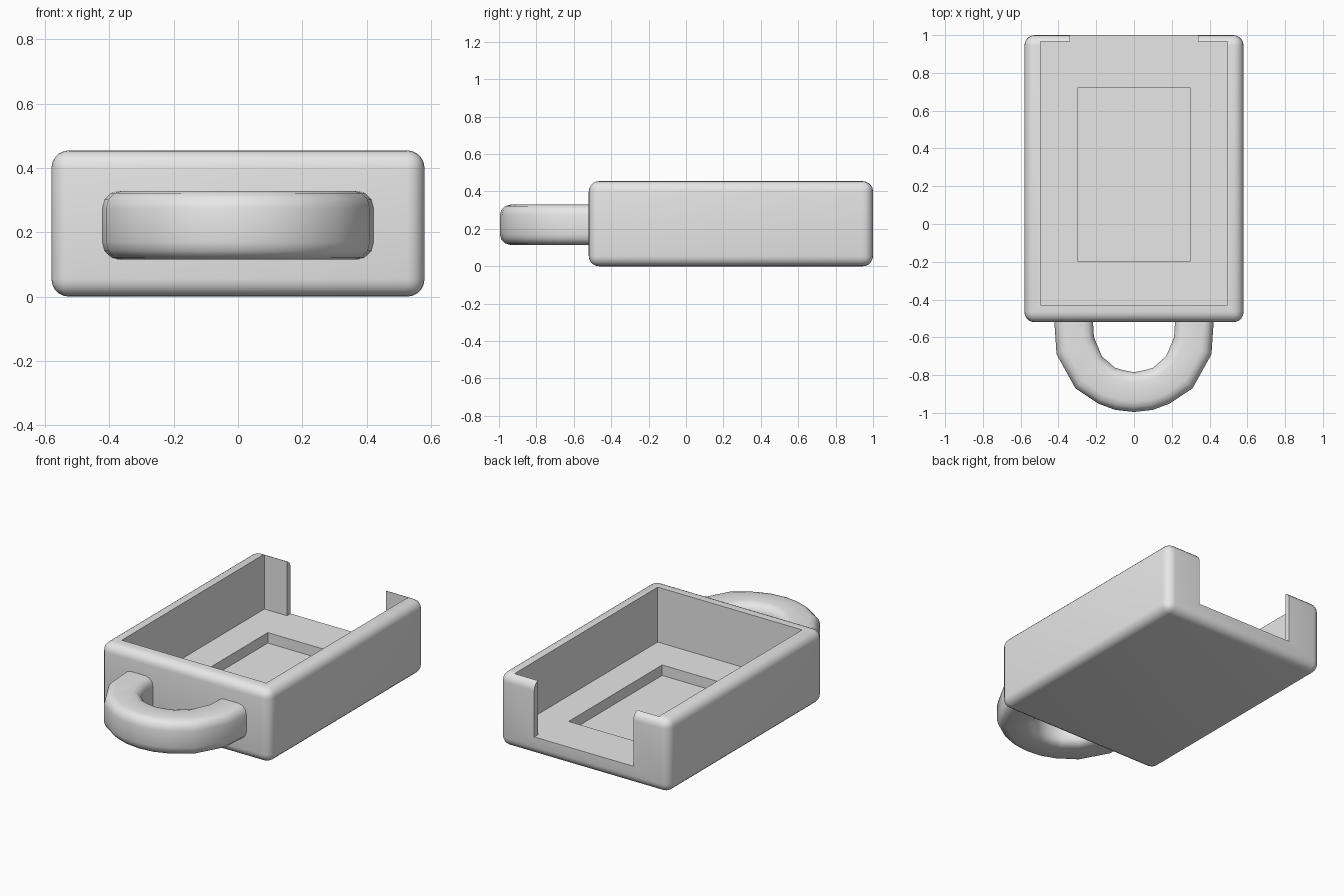
import bpy, bmesh, math

old = bpy.data.objects.get("Cube")
if old:
    bpy.data.objects.remove(old, do_unlink=True)

grey = bpy.data.materials.new("light_grey")
grey.use_nodes = True
colour = (0.8, 0.8, 0.8, 1)
grey.diffuse_color = colour
grey.node_tree.nodes["Principled BSDF"].inputs["Base Color"].default_value = colour


def finish(name, bm):
    bmesh.ops.recalc_face_normals(bm, faces=bm.faces)
    mesh = bpy.data.meshes.new(name)
    bm.to_mesh(mesh)
    bm.free()
    mesh.materials.append(grey)
    obj = bpy.data.objects.new(name, mesh)
    bpy.context.collection.objects.link(obj)
    return obj


def box(name, half_x, y0, y1, z0, z1, radius=0):
    bm = bmesh.new()
    bmesh.ops.create_cube(bm, size=1)
    for v in bm.verts:
        v.co.x *= 2 * half_x
        v.co.y = y1 if v.co.y > 0 else y0
        v.co.z = z1 if v.co.z > 0 else z0
    if radius:
        bmesh.ops.bevel(bm, geom=bm.edges[:], offset=radius, segments=5,
                        profile=0.5, affect='EDGES')
    return finish(name, bm)


def activate(obj):
    bpy.ops.object.select_all(action='DESELECT')
    obj.select_set(True)
    bpy.context.view_layer.objects.active = obj


def smooth(obj, degrees):
    activate(obj)
    bpy.ops.object.shade_smooth_by_angle(angle=math.radians(degrees))


# Rounded case, hollowed by an open tray, a rear opening and a floor recess
FLOOR = 0.115
case = box("case", 0.58, -0.52, 1.0, 0, 0.455, 0.055)
cutters = [
    box("tray_cutter", 0.495, -0.43, 0.965, FLOOR, 0.6),
    box("rear_opening_cutter", 0.34, 0.9, 1.1, FLOOR, 0.6),
    box("recess_cutter", 0.3, -0.195, 0.72, 0.05, 0.3),
]
activate(case)
for cutter in cutters:
    cut = case.modifiers.new(cutter.name, 'BOOLEAN')
    cut.operation = 'DIFFERENCE'
    cut.solver = 'EXACT'
    cut.object = cutter
    bpy.ops.object.modifier_apply(modifier=cut.name)
    bpy.data.objects.remove(cutter, do_unlink=True)
smooth(case, 30)

# Carrying loop: rounded section swept between inner and outer outlines
half = [  # inner x, y, outer x, y
    (0.22, -0.47, 0.425, -0.47),
    (0.212, -0.6, 0.41, -0.69),
    (0.17, -0.7, 0.31, -0.87),
    (0.1, -0.762, 0.19, -0.95),
    (0.05, -0.775, 0.1, -0.984),
]
stations = half + [(0, -0.785, 0, -0.995)]
stations += [(-a, b, -c, d) for a, b, c, d in reversed(half)]
Z_MID, HALF_Z, ROUND = 0.222, 0.107, 0.055


def section():
    """Rounded square: (offset from middle, height) pairs."""
    inset = HALF_Z - ROUND
    for sx, sz, start in ((1, 1, 0), (-1, 1, 90), (-1, -1, 180), (1, -1, 270)):
        for step in range(4):
            a = math.radians(start + step * 30)
            yield sx * inset + ROUND * math.cos(a), sz * inset + ROUND * math.sin(a)


bm = bmesh.new()
rings = []
for ix, iy, ox, oy in stations:
    ring = []
    for u, h in section():
        t = 0.5 + u / (2 * HALF_Z)
        ring.append(bm.verts.new((ix + (ox - ix) * t, iy + (oy - iy) * t, Z_MID + h)))
    rings.append(ring)
for a, b in zip(rings, rings[1:]):
    for i in range(len(a)):
        j = (i + 1) % len(a)
        bm.faces.new((a[i], a[j], b[j], b[i]))
bm.faces.new(rings[0])
bm.faces.new(rings[-1])
smooth(finish("carrying_loop", bm), 40)
